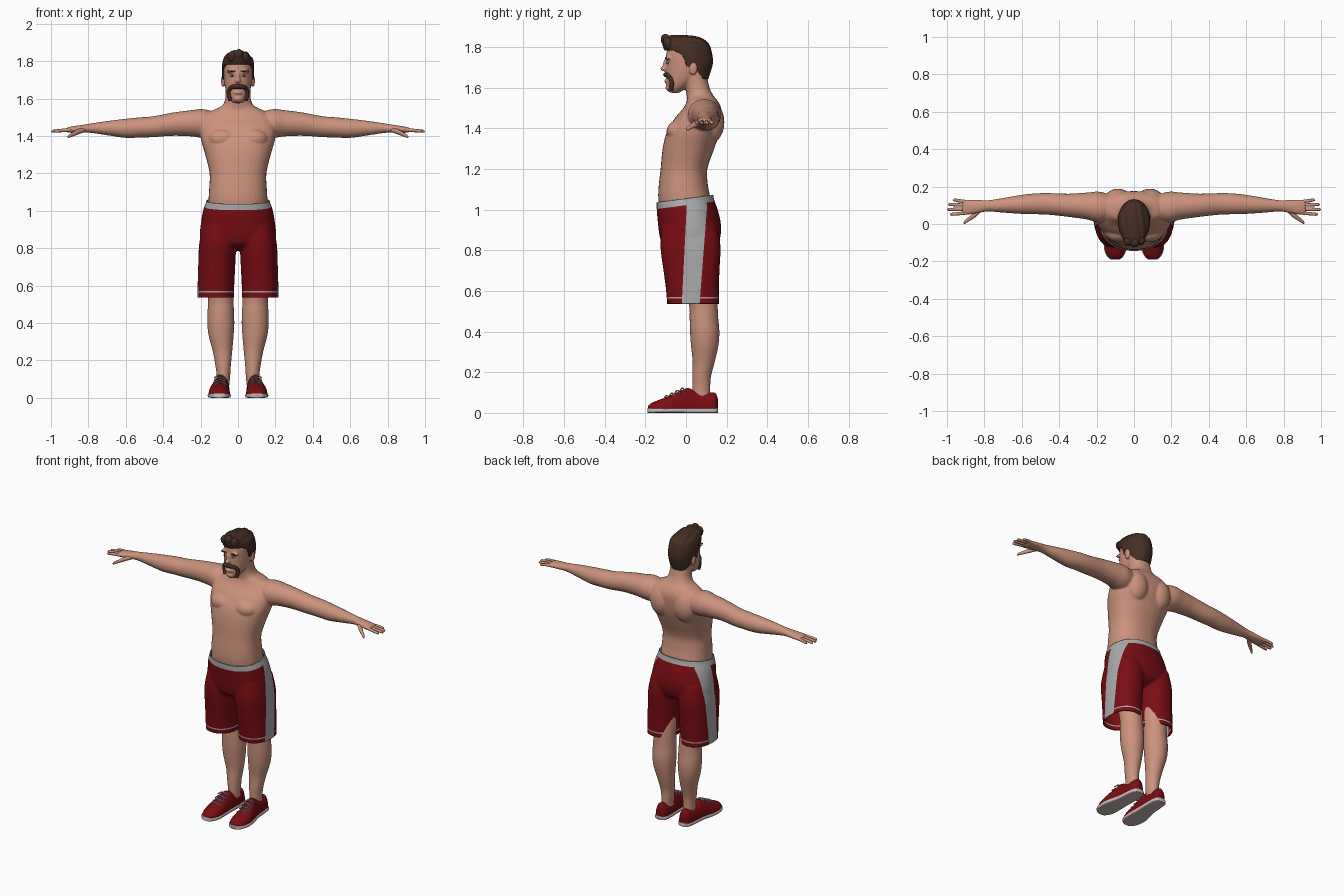
import bpy, bmesh, math
from mathutils import Matrix, Vector


def material(name, r, g, b):
    m = bpy.data.materials.new(name)
    m.diffuse_color = (r, g, b, 1)
    return m


SKIN = material("skin", .60, .29, .20)
RED = material("dark red", .19, .004, .006)
GREY = material("light grey", .40, .40, .40)
HAIR = material("brown hair", .058, .027, .017)
SOLE = material("pale rubber", .58, .48, .46)
EYE = material("eye white", .45, .40, .38)
IRIS = material("dark iris", .03, .03, .035)


def curve_through(secs, k):
    """Catmull-Rom interpolation of section rows."""
    out = []
    for i in range(len(secs) - 1):
        p0, p1, p2 = secs[max(i - 1, 0)], secs[i], secs[i + 1]
        p3 = secs[min(i + 2, len(secs) - 1)]
        for j in range(k):
            t = j / k
            out.append([.5 * (2 * b + (c - a) * t + (2 * a - 5 * b + 4 * c - d) * t * t
                        + (3 * b - a - 3 * c + d) * t ** 3) for a, b, c, d in zip(p0, p1, p2, p3)])
    return out + [list(secs[-1])]


def loft(bm, secs, axis='z', s=1, n=36, p=2.0, k=4):
    """Rows are (position on axis, centre a, centre b, radius a, radius b)."""
    rings = []
    for t, a, b, ra, rb in curve_through(secs, k):
        ring = []
        for i in range(n):
            c, d = math.cos(math.tau * i / n), math.sin(math.tau * i / n)
            u = a + ra * math.copysign(abs(c) ** (2 / p), c)
            v = b + rb * math.copysign(abs(d) ** (2 / p), d)
            co = {'z': (u, v, t), 'x': (t, u, v), 'y': (u, t, v)}[axis]
            ring.append(bm.verts.new((s * co[0], co[1], co[2])))
        rings.append(ring)
    for r, q in zip(rings, rings[1:]):
        for i in range(n):
            bm.faces.new((r[i], r[(i + 1) % n], q[(i + 1) % n], q[i]))
    bm.faces.new(rings[0])
    bm.faces.new(rings[-1])


def ball(bm, centre, radii, rot=0):
    m = Matrix.Translation(centre) @ Matrix.Rotation(rot, 4, 'X') @ Matrix.Diagonal((*radii, 1))
    bmesh.ops.create_uvsphere(bm, u_segments=24, v_segments=14, radius=1, matrix=m)


def finish(name, bm, *mats):
    bmesh.ops.recalc_face_normals(bm, faces=bm.faces)
    for f in bm.faces:
        f.smooth = True
    for e in bm.edges:
        e.smooth = len(e.link_faces) != 2 or e.calc_face_angle() < math.radians(50)
    me = bpy.data.meshes.new(name)
    bm.to_mesh(me)
    bm.free()
    for m in mats:
        me.materials.append(m)
    ob = bpy.data.objects.new(name, me)
    bpy.context.collection.objects.link(ob)
    return ob


def fuse(ob, voxel, smooth):
    r = ob.modifiers.new("fuse", 'REMESH')
    r.mode, r.voxel_size, r.use_smooth_shade = 'VOXEL', voxel, True
    sm = ob.modifiers.new("soften", 'SMOOTH')
    sm.factor, sm.iterations = .5, smooth


def tube(name, pts, radius, mat):
    cu = bpy.data.curves.new(name, 'CURVE')
    cu.dimensions, cu.bevel_depth, cu.bevel_resolution, cu.use_fill_caps = '3D', radius, 3, True
    sp = cu.splines.new('NURBS')
    sp.points.add(len(pts) - 1)
    for q, c in zip(sp.points, pts):
        q.co = (*c, 1)
    sp.use_endpoint_u, sp.order_u = True, 3
    cu.materials.append(mat)
    ob = bpy.data.objects.new(name, cu)
    bpy.context.collection.objects.link(ob)


# upper body: torso, head and arms fused into one skin
bm = bmesh.new()
loft(bm, [(.95, 0, .0, .16, .12), (1.05, 0, -.008, .158, .128), (1.12, 0, -.013, .154, .121),
          (1.2, 0, -.01, .152, .115), (1.3, 0, .012, .175, .127), (1.38, 0, .035, .198, .13),
          (1.45, 0, .06, .203, .115), (1.5, 0, .08, .185, .093), (1.535, 0, .08, .14, .076),
          (1.56, 0, .07, .088, .066), (1.6, 0, .056, .068, .06), (1.67, 0, .04, .066, .06)], p=2.3)
loft(bm, [(1.575, 0, -.055, .02, .02), (1.585, 0, -.053, .036, .036), (1.605, 0, -.04, .05, .054),
          (1.635, 0, -.02, .063, .078), (1.67, 0, -.005, .071, .093), (1.72, 0, .005, .076, .103),
          (1.77, 0, .008, .076, .105), (1.81, 0, .01, .068, .092), (1.835, 0, .01, .035, .05)], p=2.1)
ball(bm, (0, -.102, 1.694), (.016, .025, .014))        # nose
ball(bm, (0, -.1, 1.718), (.010, .014, .034), -.25)
ball(bm, (0, -.098, 1.632), (.022, .01, .008))         # lips
ball(bm, (0, -.083, 1.6), (.026, .018, .018))          # chin
for s in (1, -1):
    ball(bm, (s * .032, -.086, 1.745), (.03, .016, .009))   # brow
    ball(bm, (s * .08, .036, 1.695), (.011, .021, .034))    # ear
    ball(bm, (s * .082, -.038, 1.385), (.078, .058, .055))  # chest
    ball(bm, (s * .085, .125, 1.43), (.075, .064, .10))     # shoulder blade
    loft(bm, [(.08, .09, 1.455, .05, .06), (.18, .09, 1.466, .082, .077), (.25, .096, 1.468, .072, .07),
              (.35, .10, 1.463, .062, .062), (.45, .107, 1.45, .058, .056), (.52, .108, 1.446, .056, .054),
              (.6, .105, 1.441, .051, .051), (.7, .10, 1.442, .039, .038), (.78, .097, 1.442, .03, .026),
              (.83, .094, 1.439, .035, .021), (.89, .09, 1.434, .041, .017), (.918, .09, 1.432, .037, .012)],
         'x', s)
fuse(finish("upper_body", bm, SKIN), .0055, 4)

for s, side in ((1, "left"), (-1, "right")):
    # fingers and thumb
    bm = bmesh.new()
    for y, tip, splay in ((.06, .985, -.008), (.08, .999, -.002), (.1, .994, .004), (.119, .968, .009)):
        loft(bm, [(.89, y, 1.433, .009, .010), (.93, y + splay * .5, 1.431, .009, .009),
                  (tip - .012, y + splay, 1.426, .008, .008), (tip - .003, y + splay, 1.425, .005, .005),
                  (tip, y + splay, 1.425, .001, .001)], 'x', s, n=14)
    loft(bm, [(.815, .08, 1.434, .012, .012), (.85, .052, 1.424, .017, .014), (.885, .025, 1.408, .012, .011),
              (.905, .010, 1.398, .009, .008), (.912, .005, 1.395, .002, .002)], 'x', s, n=16)
    finish(side + "_fingers", bm, SKIN)

    # lower leg
    bm = bmesh.new()
    loft(bm, [(.07, .08, .075, .034, .043), (.13, .078, .075, .037, .044), (.18, .08, .077, .042, .046),
              (.25, .083, .087, .052, .054), (.33, .09, .092, .066, .067), (.4, .092, .092, .072, .072),
              (.47, .092, .088, .07, .07), (.53, .092, .085, .068, .07), (.7, .095, .06, .075, .08)], s=s)
    finish(side + "_leg", bm, SKIN)

    # shoe upper, sole and laces
    shoe = [(-.188, .10, .02, .014, .008), (-.183, .10, .02, .027, .018), (-.165, .10, .02, .043, .031),
            (-.13, .10, .02, .055, .045), (-.08, .10, .02, .056, .064), (-.03, .095, .02, .05, .087),
            (.01, .09, .02, .045, .102), (.05, .087, .02, .043, .086), (.1, .085, .02, .041, .08),
            (.14, .084, .02, .035, .08), (.154, .084, .02, .022, .06), (.157, .084, .02, .010, .04)]
    bm = bmesh.new()
    loft(bm, shoe, 'y', s, p=2.2)
    for v in bm.verts:
        v.co.z = max(v.co.z, .015)
    finish(side + "_shoe", bm, RED)
    bm = bmesh.new()
    loft(bm, [(y * 1.01, x, .012, r + .005, .012) for y, x, z, r, h in shoe], 'y', s, p=5)
    finish(side + "_sole", bm, SOLE)
    for i in range(4):
        y, z = -.095 + i * .026, .081 + i * .0125
        for d in (-.012, .012):
            tube(side + "_lace", [(s * .096 - .03, y - d, z - .012), (s * .096 - .015, y - d / 2, z + .004),
                                  (s * .096 + .015, y + d / 2, z + .004), (s * .096 + .03, y + d, z - .012)],
                 .0035, GREY)

    # eye, iris and eyebrow
    for part, c, r, m in (("eye", (.03, -.0905, 1.722), (.013, .006, .006), EYE),
                          ("iris", (.03, -.0945, 1.722), (.005, .003, .005), IRIS),
                          ("eyebrow", (.034, -.0985, 1.747), (.021, .005, .004), HAIR)):
        bm = bmesh.new()
        ball(bm, (s * c[0], c[1], c[2]), r)
        finish(side + "_" + part, bm, m)

# horseshoe moustache
half = [(.04, -.074, 1.59), (.047, -.071, 1.61), (.05, -.07, 1.64), (.036, -.088, 1.662), (.015, -.101, 1.664)]
tube("moustache", half + [(-x, y, z) for x, y, z in reversed(half)], .0115, HAIR)

# hair: cap whose lower rim follows a hairline, with a swept-up front
LINE = [(-.3, 1.783), (-.06, 1.783), (-.015, 1.76), (.003, 1.705), (.03, 1.70), (.05, 1.69), (.085, 1.642), (.3, 1.64)]


def hairline(y):
    for (a, p), (b, q) in zip(LINE, LINE[1:]):
        if y <= b:
            return p + (q - p) * (y - a) / (b - a)


bm = bmesh.new()
loft(bm, [(1.6, 0, .03, .04, .05), (1.63, 0, .03, .066, .074), (1.66, 0, .025, .078, .09), (1.72, 0, .02, .085, .112),
          (1.77, 0, .013, .086, .115), (1.81, 0, .0, .08, .115), (1.835, 0, -.015, .062, .105),
          (1.85, 0, -.03, .042, .082), (1.857, 0, -.04, .015, .035)], n=72, k=6)
for v in bm.verts:
    v.co.z = max(v.co.z, hairline(v.co.y))
    if v.co.z > 1.79:
        v.co.z += .003 * math.sin(v.co.x * 170 + v.co.y * 25)
for x, y, z in ((-.03, -.09, 1.822), (.005, -.096, 1.832), (.035, -.085, 1.818)):
    ball(bm, (x, y, z), (.026, .026, .034), .5)
finish("hair", bm, HAIR)

# shorts: pelvis and legs fused, cut open, coloured by bands
bm = bmesh.new()
loft(bm, [(1.12, 0, -.005, .162, .137), (1.06, 0, -.004, .168, .14), (1.0, 0, .006, .187, .15),
          (.93, 0, .017, .199, .155), (.87, 0, .02, .204, .15), (.82, 0, .02, .19, .13),
          (.79, 0, .02, .13, .07)], p=2.2)
for s in (1, -1):
    loft(bm, [(.92, .10, .02, .09, .135), (.82, .109, .022, .099, .148), (.7, .114, .027, .099, .138),
              (.6, .118, .032, .098, .13), (.48, .12, .036, .097, .126)], s=s, p=2.3)
raw = finish("shorts_form", bm, RED)
fuse(raw, .008, 6)
bpy.context.view_layer.update()
fused = bpy.data.meshes.new_from_object(raw.evaluated_get(bpy.context.evaluated_depsgraph_get()))
bm = bmesh.new()
bm.from_mesh(fused)
bpy.data.objects.remove(raw)


def cut(co, no, **kw):
    bmesh.ops.bisect_plane(bm, geom=bm.verts[:] + bm.edges[:] + bm.faces[:], plane_co=co, plane_no=no, **kw)


def waist(z, y):
    return z - 1.036 - .13 * (y + .145)


cut((0, 0, .537), (0, 0, 1), clear_inner=True)
cut((0, -.145, 1.036), (0, -.13, 1), clear_outer=True)
cut((0, -.145, 1.003), (0, -.13, 1))
cut((0, -.02, .55), (0, 1, -.05))
cut((0, .068, .55), (0, 1, -.077))
for z in (.562, .57):
    cut((0, 0, z), (0, 0, 1))
for f in bm.faces:
    x, y, z = f.calc_center_median()
    band = waist(z, y) > -.033
    hem = .562 < z < .57
    stripe = abs(x) > .135 and -.02 + .05 * (z - .55) < y < .068 + .077 * (z - .55)
    f.material_index = int(band or hem or stripe)
shorts = finish("shorts", bm, RED, GREY)
so = shorts.modifiers.new("cloth", 'SOLIDIFY')
so.thickness, so.offset = .005, -1
